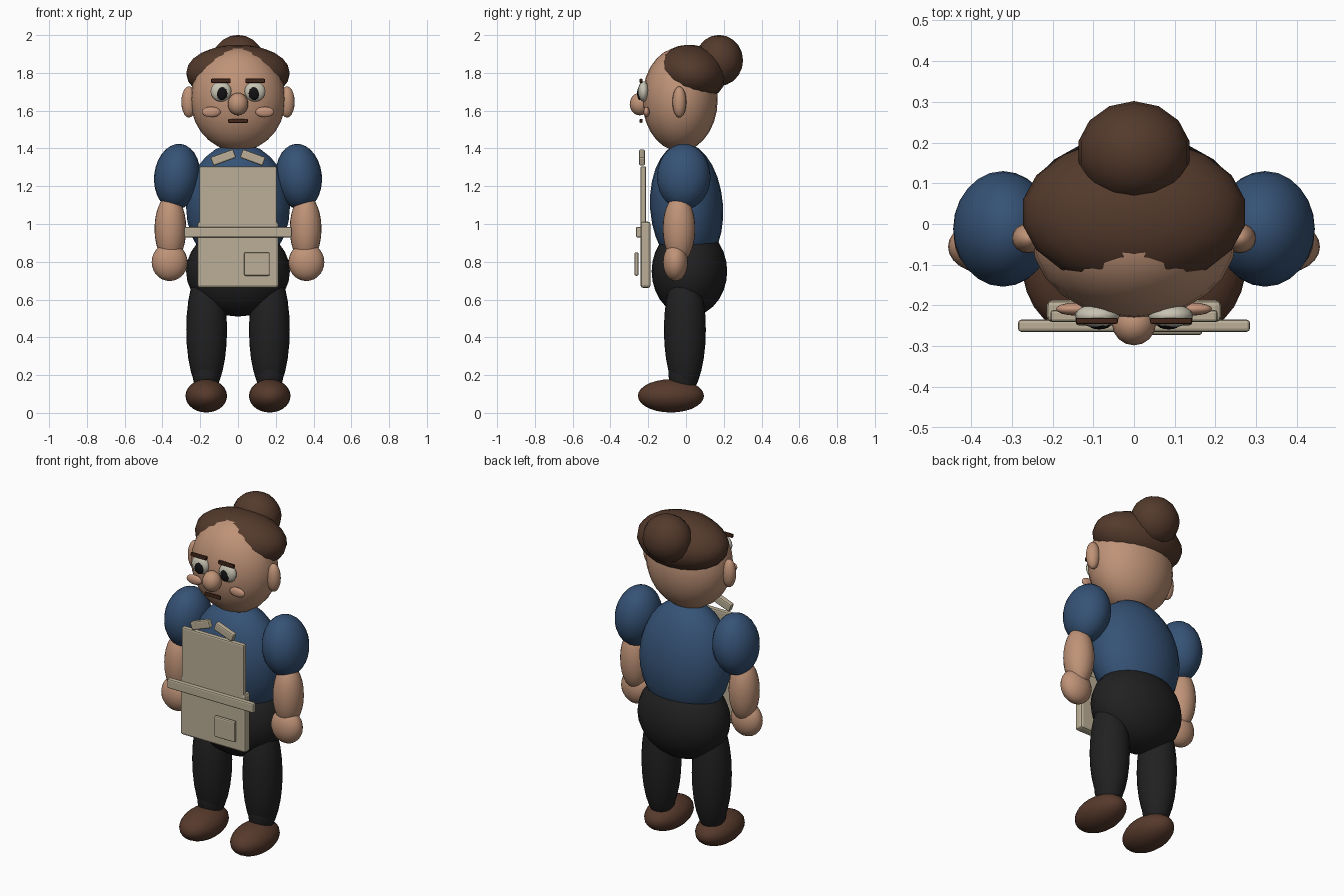
import bpy
import math

if "Cube" in bpy.data.objects:
    bpy.data.objects.remove(bpy.data.objects["Cube"])


def material(name, color):
    m = bpy.data.materials.new(name)
    m.diffuse_color = (*color, 1.0)
    m.use_nodes = True
    m.node_tree.nodes["Principled BSDF"].inputs["Base Color"].default_value = m.diffuse_color
    return m


SKIN = material("skin", (0.52, 0.29, 0.185))
CHEEK = material("cheek", (0.56, 0.30, 0.20))
HAIR = material("hair brown", (0.088, 0.042, 0.025))
SHOE = material("shoe brown", (0.095, 0.042, 0.025))
BROW = material("dark brown", (0.055, 0.02, 0.01))
SHIRT = material("shirt blue", (0.036, 0.085, 0.18))
TROUSER = material("trouser black", (0.015, 0.015, 0.016))
CANVAS = material("apron canvas", (0.50, 0.43, 0.31))
EYE = material("eye white", (0.58, 0.55, 0.45))
PUPIL = material("pupil black", (0.006, 0.006, 0.007))


def ellipsoid(name, mat, center, radii, rot=(0, 0, 0), segs=24, rings=14):
    """Smooth ball stretched to the given radii, rotation in degrees."""
    bpy.ops.mesh.primitive_uv_sphere_add(
        segments=segs, ring_count=rings, radius=1, location=center,
        rotation=[math.radians(a) for a in rot])
    ob = bpy.context.object
    ob.name = name
    ob.scale = radii
    bpy.ops.object.transform_apply(location=False, rotation=False, scale=True)
    bpy.ops.object.shade_smooth()
    ob.data.materials.append(mat)
    return ob


def box(name, mat, center, size, rot=(0, 0, 0), bevel=0.008):
    """Box with softened edges, rotation in degrees."""
    bpy.ops.mesh.primitive_cube_add(
        size=1, location=center, rotation=[math.radians(a) for a in rot])
    ob = bpy.context.object
    ob.name = name
    ob.scale = size
    bpy.ops.object.transform_apply(location=False, rotation=False, scale=True)
    mod = ob.modifiers.new("soft_edges", "BEVEL")
    mod.width = bevel
    mod.segments = 2
    ob.data.materials.append(mat)
    return ob


# Body
ellipsoid("torso", SHIRT, (0, 0.003, 1.09), (0.275, 0.193, 0.34), (4, 0, 0))
ellipsoid("hips", TROUSER, (0, 0.018, 0.75), (0.275, 0.2, 0.24))

# Head, hair and bun
ellipsoid("head", SKIN, (0, -0.032, 1.66), (0.252, 0.2, 0.275))
ellipsoid("hair_cap", HAIR, (0, 0.028, 1.798), (0.277, 0.186, 0.15),
          (-9.5, 0, 0), 18, 12)
ellipsoid("hair_bun", HAIR, (0, 0.175, 1.866), (0.14, 0.127, 0.135),
          (0, 0, 90 / 7), 14, 10)
bun = bpy.data.objects["hair_bun"]
bun.rotation_euler = (0, 0, 0)

# Central face parts
ellipsoid("nose", SKIN, (0, -0.245, 1.635), (0.054, 0.053, 0.06), segs=16, rings=10)
box("mouth", BROW, (0, -0.238, 1.546), (0.105, 0.015, 0.02), bevel=0.004)

for side, s in (("left", -1), ("right", 1)):
    # Face details
    ellipsoid(side + "_ear", SKIN, (s * 0.26, -0.035, 1.646),
              (0.04, 0.037, 0.083), segs=16, rings=10)
    ellipsoid(side + "_eye", EYE, (s * 0.09, -0.225, 1.702),
              (0.055, 0.029, 0.054), segs=16, rings=10)
    ellipsoid(side + "_pupil", PUPIL, (s * 0.085, -0.245, 1.692),
              (0.029, 0.014, 0.036), segs=16, rings=10)
    box(side + "_eyebrow", BROW, (s * 0.091, -0.238, 1.758),
        (0.103, 0.015, 0.022), bevel=0.004)
    ellipsoid(side + "_cheek", CHEEK, (s * 0.142, -0.209, 1.593),
              (0.05, 0.016, 0.028), segs=16, rings=10)

    # Arms
    ellipsoid(side + "_sleeve", SHIRT, (s * 0.322, -0.012, 1.25),
              (0.122, 0.142, 0.175), (0, -s * 6, 0))
    ellipsoid(side + "_forearm", SKIN, (s * 0.358, -0.037, 0.975),
              (0.084, 0.086, 0.18))
    ellipsoid(side + "_hand", SKIN, (s * 0.362, -0.056, 0.798),
              (0.095, 0.066, 0.1))

    # Legs and shoes
    ellipsoid(side + "_leg", TROUSER, (s * 0.166, -0.006, 0.44),
              (0.108, 0.111, 0.35))
    ellipsoid(side + "_ankle", TROUSER, (s * 0.168, -0.014, 0.22),
              (0.074, 0.08, 0.13))
    ellipsoid(side + "_shoe", SHOE, (s * 0.168, -0.08, 0.09),
              (0.11, 0.175, 0.088))

    # Short strap leaning in towards the neck
    box(side + "_strap", CANVAS, (s * 0.078, -0.233, 1.352),
        (0.128, 0.032, 0.048), (0, s * 20, 0))

# Apron
box("apron_bib", CANVAS, (0, -0.226, 1.14), (0.41, 0.03, 0.33))
box("apron_skirt", CANVAS, (0, -0.214, 0.837), (0.43, 0.054, 0.35), bevel=0.014)
box("apron_belt", CANVAS, (0, -0.25, 0.957), (0.57, 0.03, 0.056))
box("apron_pocket", CANVAS, (0.1, -0.262, 0.788), (0.136, 0.022, 0.124))
